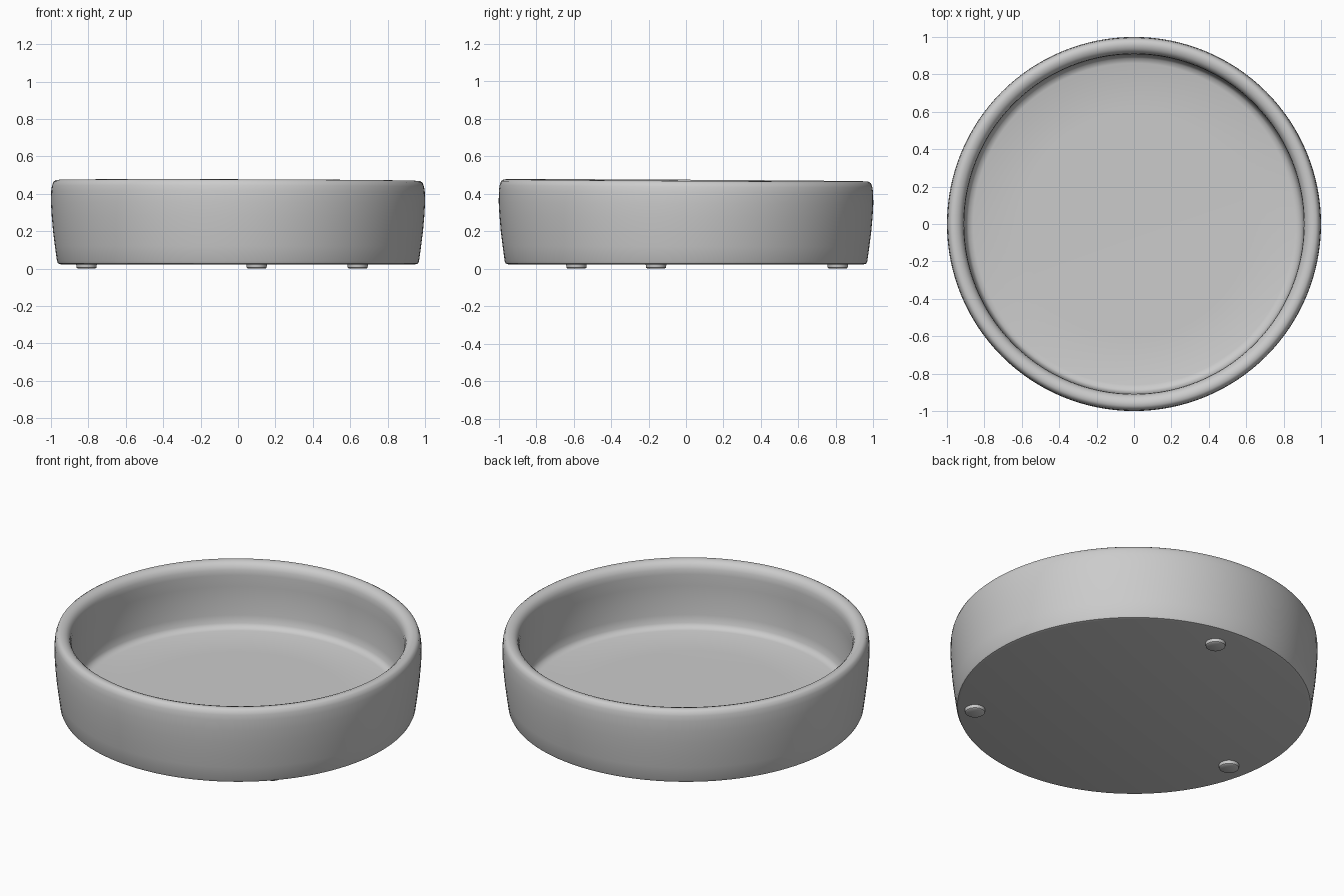
import bpy, bmesh, math

if "Cube" in bpy.data.objects:
    bpy.data.objects.remove(bpy.data.objects["Cube"])

SEG = 128


def lathe(name, profile, loc=(0, 0, 0)):
    """Revolve a closed (radius, z) profile around z; r = 0 points become poles."""
    bm = bmesh.new()
    rings = []
    for r, z in profile:
        if r == 0:
            rings.append([bm.verts.new((0, 0, z))])
        else:
            rings.append([bm.verts.new((r * math.cos(a), r * math.sin(a), z))
                          for a in (2 * math.pi * i / SEG for i in range(SEG))])
    for lo, hi in zip(rings, rings[1:]):
        for i in range(SEG):
            j = (i + 1) % SEG
            if len(lo) == 1:
                bm.faces.new((lo[0], hi[j], hi[i]))
            elif len(hi) == 1:
                bm.faces.new((lo[i], lo[j], hi[0]))
            else:
                bm.faces.new((lo[i], lo[j], hi[j], hi[i]))
    bmesh.ops.recalc_face_normals(bm, faces=bm.faces)
    mesh = bpy.data.meshes.new(name)
    bm.to_mesh(mesh)
    bm.free()
    obj = bpy.data.objects.new(name, mesh)
    obj.location = loc
    bpy.context.collection.objects.link(obj)
    bpy.ops.object.select_all(action='DESELECT')
    obj.select_set(True)
    bpy.context.view_layer.objects.active = obj
    bpy.ops.object.shade_smooth_by_angle(angle=math.radians(40))
    return obj


# Dish: underside, bulging wall, rounded rim, inner wall, coved floor
dish = lathe("dish", [
    (0, 0.023), (0.948, 0.023), (0.962, 0.027), (0.968, 0.04),
    (0.979, 0.12), (0.989, 0.20), (0.996, 0.28), (1.0, 0.35), (0.999, 0.41),
    (0.995, 0.44), (0.987, 0.462), (0.973, 0.471), (0.955, 0.472),
    (0.936, 0.466), (0.92, 0.452), (0.911, 0.43), (0.908, 0.40),
    (0.912, 0.33), (0.911, 0.25), (0.905, 0.16), (0.899, 0.115),
    (0.886, 0.095), (0.86, 0.087), (0.6, 0.083), (0, 0.082)])

# Slight hand-made tilt of the rim
for v in dish.data.vertices:
    v.co.z -= (0.006 * v.co.y + 0.003 * v.co.x) * v.co.z / 0.47

# Three small round feet
for n, (x, y) in enumerate([(0.10, 0.81), (-0.81, -0.16), (0.64, -0.585)], 1):
    lathe(f"foot_{n}", [(0, 0.002), (0.046, 0), (0.053, 0.005), (0.056, 0.03), (0, 0.03)],
          (x, y, 0))
